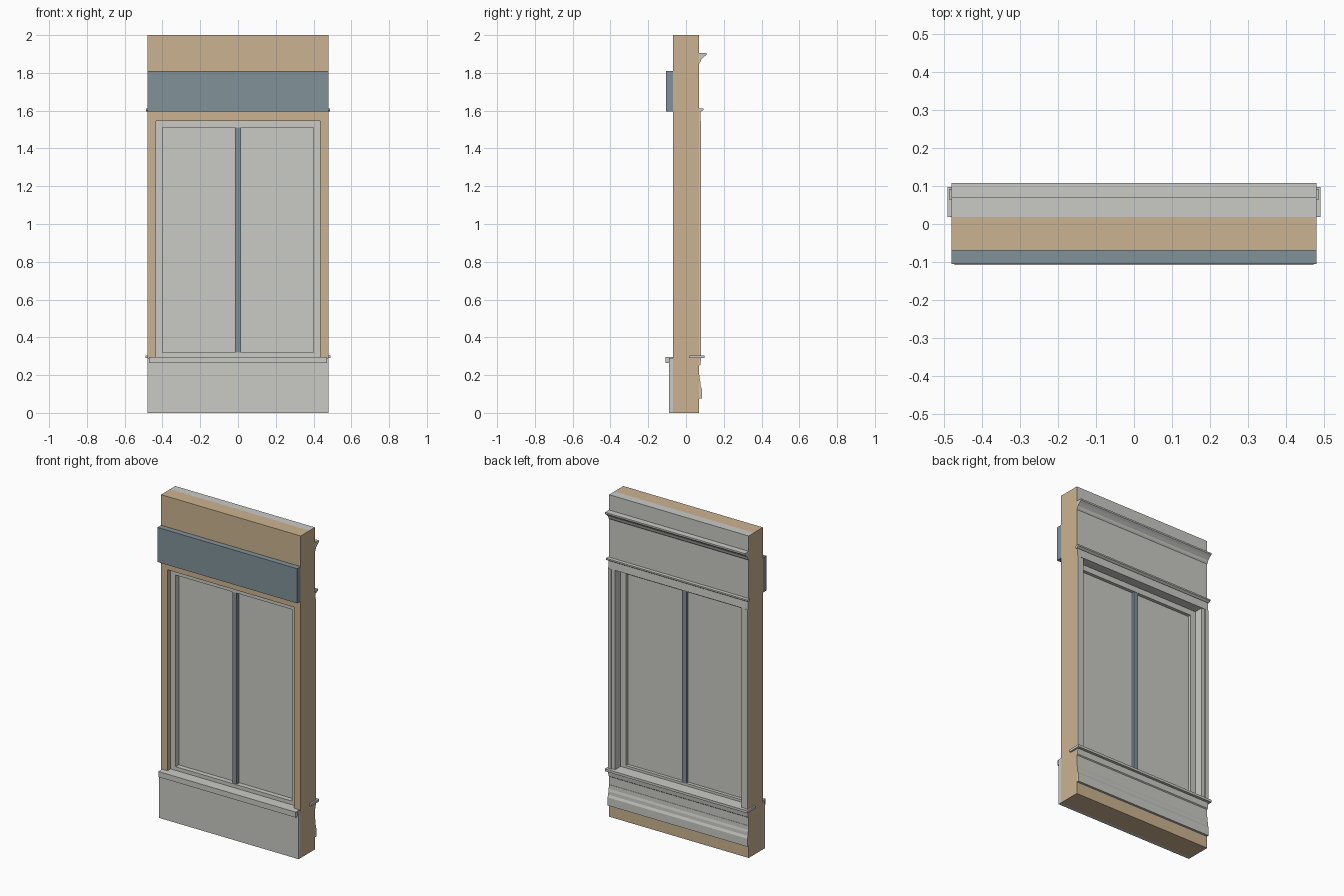
import bpy, bmesh

cube = bpy.data.objects.get("Cube")
if cube:
    bpy.data.objects.remove(cube, do_unlink=True)


def material(name, r, g, b):
    m = bpy.data.materials.new(name)
    m.use_nodes = True
    m.diffuse_color = (r, g, b, 1)
    m.node_tree.nodes["Principled BSDF"].inputs["Base Color"].default_value = (r, g, b, 1)
    return m


TAN = material("tan masonry", 0.60, 0.45, 0.28)
GREY = material("pale grey", 0.59, 0.59, 0.56)
BLUE = material("slate blue", 0.22, 0.29, 0.315)


def finish(name, bm, *mats):
    bmesh.ops.recalc_face_normals(bm, faces=bm.faces)
    mesh = bpy.data.meshes.new(name)
    bm.to_mesh(mesh)
    bm.free()
    for m in mats:
        mesh.materials.append(m)
    ob = bpy.data.objects.new(name, mesh)
    bpy.context.collection.objects.link(ob)
    return ob


def box(name, mat, x, y, z):
    bm = bmesh.new()
    bmesh.ops.create_cube(bm, size=1)
    for v in bm.verts:
        v.co = [r[0] if c < 0 else r[1] for c, r in zip(v.co, (x, y, z))]
    return finish(name, bm, mat)


def ring_mesh(outer, inner, y0, y1):
    """Rectangular ring; outer and inner are (half width, bottom, top)."""
    bm = bmesh.new()

    def loop(rect, y):
        h, b, t = rect
        return [bm.verts.new((x, y, z)) for x, z in ((-h, b), (h, b), (h, t), (-h, t))]

    loops = [loop(outer, y0), loop(outer, y1), loop(inner, y1), loop(inner, y0)]
    for a, b in zip(loops, loops[1:] + loops[:1]):
        for i in range(4):
            j = (i + 1) % 4
            bm.faces.new((a[i], a[j], b[j], b[i]))
    return bm


def moulding(name, half, points):
    """Extrude a (y, z) profile along x."""
    bm = bmesh.new()
    ends = [[bm.verts.new((x, y, z)) for y, z in points] for x in (-half, half)]
    for e in ends:
        bm.faces.new(e)
    n = len(points)
    for i in range(n):
        j = (i + 1) % n
        bm.faces.new((ends[0][i], ends[0][j], ends[1][j], ends[1][i]))
    return finish(name, bm, GREY)


W, BACK, FRONT = 0.48, 0.07, -0.07
WALL = (W, 0, 2)
OPENING = (0.435, 0.295, 1.545)
PANE = (0.40, 0.32, 1.51)

# Masonry core of the wall
finish("wall_core", ring_mesh(WALL, OPENING, FRONT, 0.018), TAN)

# Plastered inner layer, tan on its outer ends, underside and bare foot strip
bm = ring_mesh(WALL, OPENING, 0.018, BACK)
bmesh.ops.bisect_plane(bm, geom=bm.verts[:] + bm.edges[:] + bm.faces[:],
                       plane_co=(0, 0, 0.08), plane_no=(0, 0, 1))
for f in bm.faces:
    c = f.calc_center_median()
    f.material_index = 0 if abs(c.x) > W - 0.001 or c.z < 0.08 else 1
finish("wall_plaster", bm, TAN, GREY)

# Window
finish("window_frame", ring_mesh(OPENING, PANE, -0.04, 0.02), GREY)
box("window_pane", GREY, (-0.40, 0.40), (-0.01, 0), (0.32, 1.51))
box("window_mullion", BLUE, (-0.015, 0.015), (-0.035, 0.018), (0.32, 1.51))

# Front facade parts
box("shutter_box", BLUE, (-W, W), (-0.105, FRONT), (1.595, 1.81))
box("front_panel", GREY, (-W, W), (-0.09, FRONT), (0, 0.29))
box("front_sill", GREY, (-0.472, 0.472), (-0.108, -0.04), (0.263, 0.297))

# Back casing, sill and apron
for side, s in (("left", 1), ("right", -1)):
    for part, a, b, y in (("outer", 0.458, W, 0.08), ("inner", 0.435, 0.458, 0.075)):
        box(f"{side}_casing_{part}", GREY, sorted((s * a, s * b)), (BACK, y), (0.305, 1.545))
moulding("head_casing", W, [(0.07, 1.545), (0.078, 1.545), (0.075, 1.6), (0.07, 1.6)])
moulding("head_cap", 0.486, [(0.065, 1.602), (0.07, 1.595), (0.08, 1.595),
                             (0.092, 1.603), (0.092, 1.612), (0.065, 1.612)])
box("back_sill", GREY, (-0.49, 0.49), (0.018, 0.097), (0.29, 0.305))
moulding("sill_apron", W, [(0.07, 0.25), (0.076, 0.255), (0.08, 0.29), (0.07, 0.29)])

# Crown and base mouldings
moulding("crown_moulding", W, [(0.07, 1.85), (0.076, 1.858), (0.08, 1.87), (0.095, 1.885),
                               (0.108, 1.895), (0.108, 1.905), (0.07, 1.905)])
moulding("baseboard", W, [(0.07, 0.075), (0.084, 0.075), (0.084, 0.125), (0.078, 0.14),
                          (0.077, 0.16), (0.073, 0.175), (0.072, 0.2), (0.07, 0.2)])
